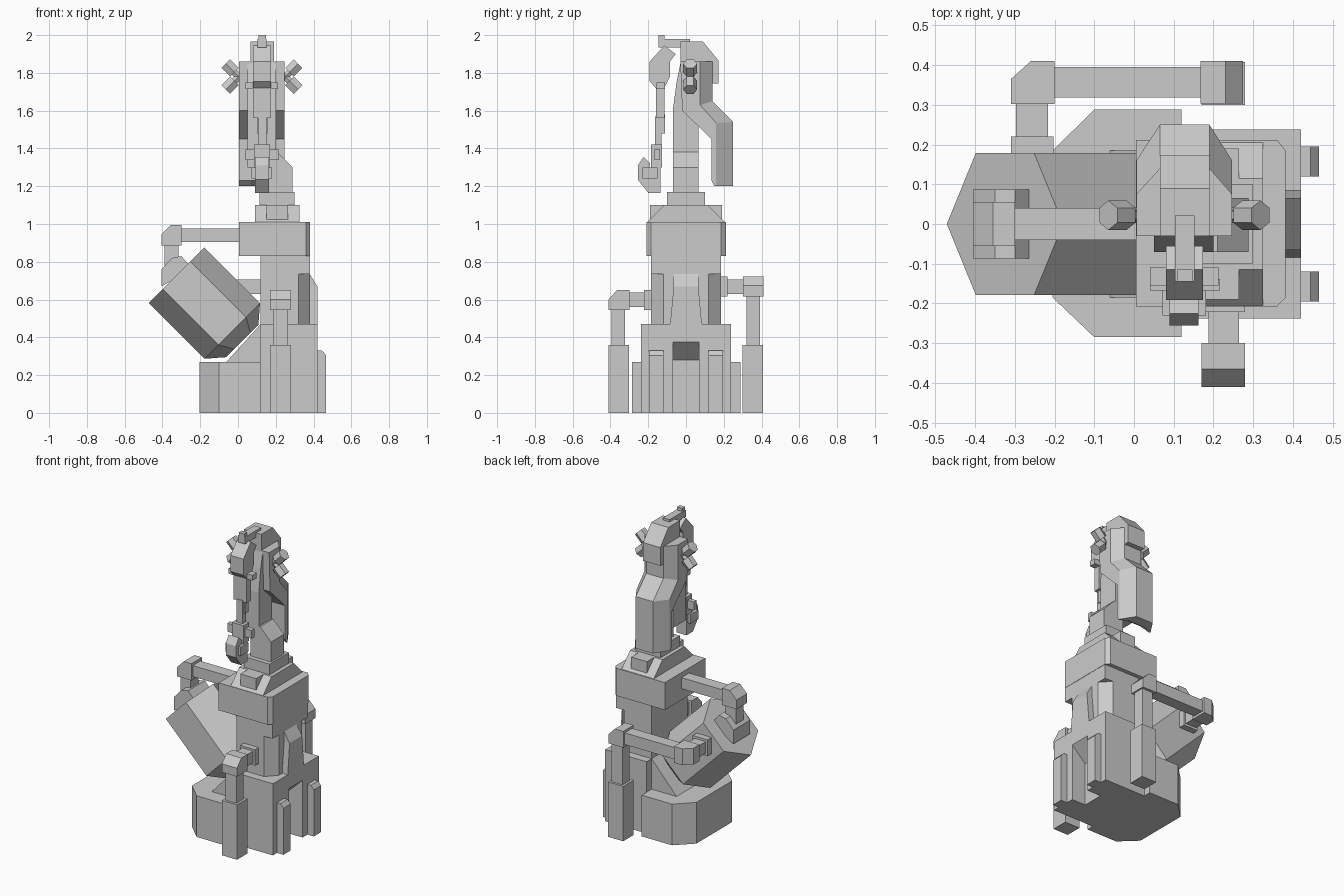
import bpy, bmesh
from mathutils import Vector
from math import radians


def loft(name, loops):
    """Skin a list of matching 3D loops into a closed flat-faced solid."""
    bm = bmesh.new()
    rows = [[bm.verts.new(p) for p in loop] for loop in loops]
    n = len(rows[0])
    for a, b in zip(rows, rows[1:]):
        for i in range(n):
            j = (i + 1) % n
            bm.faces.new((a[i], a[j], b[j], b[i]))
    bm.faces.new(rows[0])
    bm.faces.new(rows[-1][::-1])
    bmesh.ops.recalc_face_normals(bm, faces=bm.faces)
    me = bpy.data.meshes.new(name)
    bm.to_mesh(me)
    bm.free()
    ob = bpy.data.objects.new(name, me)
    bpy.context.collection.objects.link(ob)
    return ob


def prism(name, axis, pts, lo, hi):
    """Extrude a 2D profile along x, y or z between lo and hi."""
    def place(p, t):
        q = list(p)
        q.insert("xyz".index(axis), t)
        return Vector(q)
    return loft(name, [[place(p, t) for p in pts] for t in (lo, hi)])


def box(name, x, y, z):
    return prism(name, 'z', [(x[0], y[0]), (x[1], y[0]), (x[1], y[1]), (x[0], y[1])], *z)


def hexagon(centre, u, v, r):
    s = 3 ** 0.5 / 2
    return [centre + r * (a * u + b * v) for a, b in
            ((1, 0), (.5, s), (-.5, s), (-1, 0), (-.5, -s), (.5, -s))]


# Base: octagonal drum, lower housing with a front recess, rear wedge
prism("base_drum", 'z', [(.12, -.285), (.12, .288), (-.10, .288), (-.205, .185),
                         (-.205, -.185), (-.10, -.285)], 0, .27)
prism("housing_centre", 'y', [(.12, 0), (.32, 0), (.32, .28), (.42, .375), (.42, .47), (.12, .47)],
      -.07, .07)
prism("base_wedge", 'y', [(-.07, .26), (.13, .26), (.13, .47), (.12, .47)], -.185, .185)
for s in (-1, 1):
    box("housing_side", (.12, .42), sorted((s * .07, s * .238)), (0, .47))
    prism("front_post", 'y', [(.42, 0), (.466, 0), (.466, .305), (.445, .33), (.42, .33)],
          *sorted((s * .12, s * .195)))

# Column with cut corners, centre rib and upper box
prism("column_lower", 'z', [(.12, -.185), (.32, -.185), (.38, -.12), (.38, .12), (.32, .185),
                            (.12, .185)], .46, .735)
box("column_upper", (.12, .38), (-.185, .185), (.735, .84))
loft("column_rib", [[Vector(p) for p in ((.37, -.085, .46), (.42, -.085, .46),
                                         (.42, .085, .46), (.37, .085, .46))],
                    [Vector(p) for p in ((.37, -.065, .67), (.42, -.065, .67),
                                         (.42, .065, .67), (.37, .065, .67))],
                    [Vector(p) for p in ((.37, -.065, .735), (.38, -.065, .735),
                                         (.38, .065, .735), (.37, .065, .735))]])
prism("upper_box", 'z', [(.005, -.208), (.36, -.208), (.382, -.185), (.382, .185),
                         (.36, .212), (.005, .212)], .83, 1.01)

# Turret on top of the box
prism("turret", 'x', [(-.205, 1.0), (.205, 1.0), (.205, 1.01), (.115, 1.1), (-.115, 1.1),
                      (-.205, 1.01)], .09, .325)
for s in (-1, 1):
    box("turret_lug", (.15, .265), sorted((s * .1, s * .19)), (1.01, 1.1))
box("turret_plate", (.115, .3), (-.1, .1), (1.09, 1.17))

# Tilted hexagonal tank with tapered end
down = Vector((1, 0, -1)).normalized()
side = Vector((1, 0, 1)).normalized()
yv = Vector((0, 1, 0))
top, bottom = Vector((-.325, 0, .728)), Vector((-.03, 0, .433))
loft("tank", [hexagon(top, side, yv, .207), hexagon(bottom, side, yv, .207),
              hexagon(bottom + down * .075, side, yv, .12)])

# Top pipe from box to tank
box("top_pipe", (-.31, .01), (-.04, .04), (.905, .977))
prism("top_elbow", 'y', [(-.3, .885), (-.3, .995), (-.355, .995), (-.405, .945), (-.405, .885)],
      -.055, .055)
box("top_pipe_drop", (-.39, -.315), (-.04, .04), (.76, .89))
prism("tank_collar", 'y', [(-.405, .67), (-.405, .76), (-.35, .82), (-.3, .83), (-.265, .79),
                           (-.3, .73)], -.087, .087)

# Rear piston with pipe to the tank
box("rear_piston", (.17, .28), (.3, .408), (0, .36))
box("rear_piston_rod", (.185, .265), (.32, .393), (.35, .63))
prism("rear_elbow", 'y', [(.168, .615), (.275, .615), (.275, .675), (.23, .722), (.168, .722)],
      .303, .41)
box("rear_pipe", (-.21, .17), (.318, .395), (.63, .707))
prism("rear_corner", 'z', [(-.31, .302), (-.2, .302), (-.2, .41), (-.26, .41), (-.31, .365)],
      .615, .722)
box("rear_pipe_end", (-.297, -.217), (.21, .31), (.63, .707))
box("rear_collar", (-.31, -.203), (.15, .22), (.615, .722))

# Front piston with pipe to the column
box("front_piston", (.17, .28), (-.41, -.302), (0, .36))
box("front_piston_rod", (.185, .265), (-.395, -.322), (.35, .56))
prism("front_elbow", 'x', [(-.3, .545), (-.3, .65), (-.365, .65), (-.41, .6), (-.41, .545)],
      .17, .28)
box("front_pipe", (.187, .265), (-.31, -.2), (.56, .637))
box("front_collar", (.17, .28), (-.222, -.18), (.545, .65))

# Shoulder and boom
prism("shoulder", 'y', [(.14, 1.16), (.288, 1.16), (.288, 1.3), (.21, 1.38), (.14, 1.38)],
      -.07, .065)
prism("boom", 'x', [(-.07, 1.3), (.065, 1.3), (.065, 1.85), (-.03, 1.85), (-.05, 1.75),
                    (-.07, 1.6)], .05, .2)

# Counterweight shell with chamfered back corners
mid = [(-.03, 1.86), (.14, 1.86), (.14, 1.65), (.25, 1.54), (.25, 1.2), (.18, 1.2),
       (.135, 1.23), (.135, 1.45), (-.02, 1.6)]
edge = [(-.03, 1.86), (.075, 1.86), (.075, 1.63), (.16, 1.535), (.16, 1.2), (.15, 1.2),
        (.135, 1.23), (.135, 1.45), (-.02, 1.6)]
loft("counterweight", [[Vector((x, *p)) for p in prof] for x, prof in
                       ((.006, edge), (.065, mid), (.19, mid), (.247, edge))])
prism("head_cap", 'x', [(-.03, 1.965), (.09, 1.965), (.173, 1.865), (.173, 1.745),
                        (.1, 1.745), (-.03, 1.8)], .065, .19)

# Head knobs, four angled hexagonal lamps
for s in (-1, 1):
    for k, z in ((1, 1.785), (-1, 1.775)):
        d = Vector((s, 0, k)).normalized()
        u = Vector((-d.z, 0, d.x))
        c = Vector((.127 + s * .128, .022, z))
        loft("knob_stem", [hexagon(c - d * .02, yv, u, .02), hexagon(c + d * .04, yv, u, .02)])
        loft("knob", [hexagon(c + d * .025, yv, u, .037), hexagon(c + d * .09, yv, u, .037)])

# Forearm hanging in front of the boom
box("top_link", (.103, .152), (-.145, .022), (1.935, 1.98))
box("top_pin", (.108, .147), (-.145, -.115), (1.97, 2.0))
prism("forearm", 'x', [(-.115, 1.945), (-.055, 1.9), (-.085, 1.86), (-.085, 1.78), (-.115, 1.72),
                       (-.115, 1.56), (-.16, 1.56), (-.16, 1.72), (-.192, 1.755),
                       (-.192, 1.86)], .08, .174)
box("forearm_pivot", (.04, .213), (-.155, -.11), (1.715, 1.75))
box("forearm_brace", (.1, .155), (-.15, -.11), (1.48, 1.58))
box("wrist_rod", (.105, .15), (-.165, -.13), (1.38, 1.57))
box("wrist", (.085, .17), (-.185, -.128), (1.3, 1.42))
box("wrist_axle", (.04, .217), (-.168, -.138), (1.34, 1.395))

# Hook at the end of the forearm
prism("hook", 'x', [(-.225, 1.355), (-.255, 1.31), (-.255, 1.235), (-.2, 1.165), (-.135, 1.165),
                    (-.135, 1.33), (-.18, 1.33), (-.18, 1.25), (-.2, 1.27), (-.19, 1.32)],
      .09, .163)
for x in (.072, .163):
    box("hook_cheek", (x, x + .018), (-.23, -.15), (1.24, 1.3))
